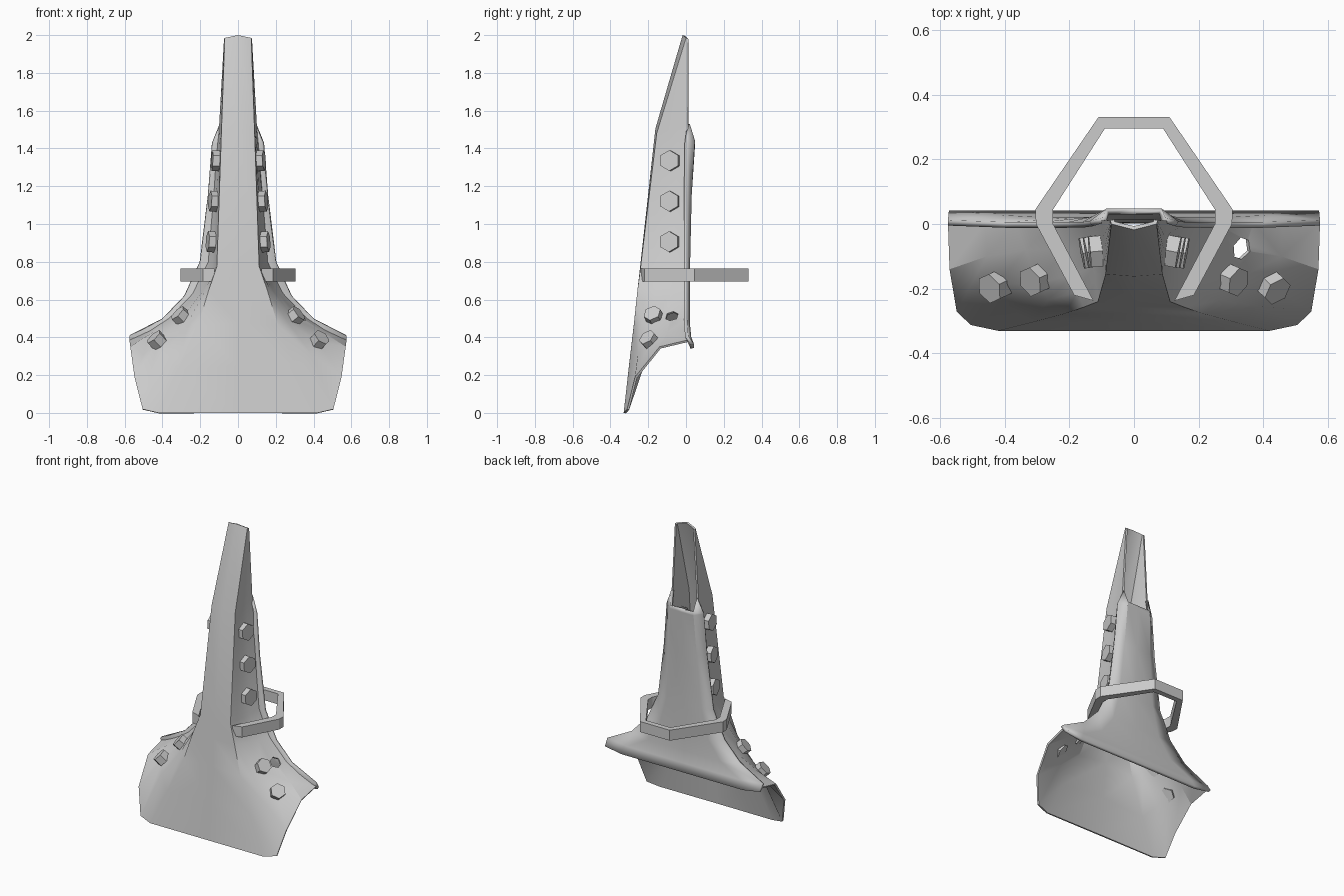
import bpy, bmesh
from mathutils import Vector

if "Cube" in bpy.data.objects:
    bpy.data.objects.remove(bpy.data.objects["Cube"])


def sheet(name, half_rows, thickness, flip=False):
    """Mirror half rows of points in x, skin them as a grid and thicken inward."""
    rows = []
    for r in half_rows:
        rows.append([(-x, y, z) for x, y, z in reversed(r) if x > 0] + list(r))
    bm = bmesh.new()
    vs = [[bm.verts.new(p) for p in r] for r in rows]
    for a, b in zip(vs, vs[1:]):
        for j in range(len(a) - 1):
            q = [a[j], b[j], b[j + 1], a[j + 1]]
            bm.faces.new(q[::-1] if flip else q)
    me = bpy.data.meshes.new(name)
    bm.to_mesh(me)
    bm.free()
    ob = bpy.data.objects.new(name, me)
    bpy.context.collection.objects.link(ob)
    m = ob.modifiers.new("thickness", 'SOLIDIFY')
    m.thickness = thickness
    m.offset = -1
    return ob


def smooth(ob, angle):
    bpy.ops.object.select_all(action='DESELECT')
    ob.select_set(True)
    bpy.context.view_layer.objects.active = ob
    bpy.ops.object.shade_smooth_by_angle(angle=angle)


def hex_prism(name, loc, normal, radius, depth, turn=0.0):
    rot = Vector(normal).to_track_quat('Z', 'Y').to_euler()
    bpy.ops.mesh.primitive_cylinder_add(vertices=6, radius=radius, depth=depth,
                                        location=loc, rotation=rot)
    ob = bpy.context.object
    ob.name = name
    return ob


# Front shell: crowned front strip, recessed sides, flared lower wings
shell = sheet("front_shell", [
    [(0, -.018, 2), (.07, .0, 1.985), (.071, .003, 1.984), (.072, .006, 1.983), (.073, .009, 1.982), (.074, .012, 1.98)],
    [(0, -.162, 1.505), (.088, -.155, 1.48), (.09, -.12, 1.49), (.092, -.08, 1.5), (.095, -.04, 1.51), (.1, .01, 1.52)],
    [(0, -.241, .79), (.112, -.24, .775), (.118, -.18, .775), (.124, -.13, .775), (.135, -.07, .78), (.16, .005, .8)],
    [(0, -.257, .65), (.155, -.257, .65), (.175, -.21, .645), (.19, -.16, .64), (.21, -.08, .635), (.245, .005, .63)],
    [(0, -.275, .48), (.213, -.277, .46), (.265, -.235, .48), (.3, -.18, .495), (.335, -.08, .505), (.37, .005, .5)],
    [(0, -.302, .25), (.315, -.304, .23), (.39, -.255, .31), (.425, -.19, .375), (.455, -.1, .425), (.46, .005, .44)],
    [(0, -.33, 0), (.42, -.33, 0), (.505, -.312, .02), (.548, -.27, .19), (.57, -.14, .35), (.575, .005, .385)],
], .012)

# Back plate: narrow at the top with raised corners, wide flared foot
back = sheet("back_plate", [
    [(0, .048, 1.44), (.085, .048, 1.44), (.097, .02, 1.53)],
    [(0, .048, 1.42), (.088, .046, 1.42), (.138, .008, 1.43)],
    [(0, .03, 1.15), (.1, .03, 1.15), (.16, .006, 1.15)],
    [(0, .022, .8), (.13, .022, .8), (.203, .006, .8)],
    [(0, .02, .6), (.18, .02, .6), (.285, .006, .62)],
    [(0, .02, .48), (.27, .02, .48), (.4, .006, .5)],
    [(0, .028, .4), (.42, .028, .4), (.575, .012, .41)],
    [(0, .042, .345), (.45, .042, .345), (.572, .042, .365)],
], .018, flip=True)

# Angular strap loop, open behind the front strip
outer = [(.11, .33), (.305, .045), (.303, 0), (.185, -.22)]
inner = [(.09, .295), (.25, .045), (.25, 0), (.125, -.237)]
sheet("strap_loop", [[(x, y, .765) for x, y in r] for r in (outer, inner)], .07)

# Bolts seated on the shell surface, mirrored left and right
bpy.context.view_layer.update()
bolts = [(.12, -.085, 1.335, .055), (.125, -.085, 1.12, .055), (.13, -.085, .905, .055),
         (.3, -.17, .51, .048), (.425, -.19, .38, .048)]
for i, (x, y, z, r) in enumerate(bolts):
    for side in (1, -1):
        ok, p, n, f = shell.closest_point_on_mesh(Vector((x * side, y, z)))
        hex_prism("bolt_%d_%s" % (i + 1, "right" if side > 0 else "left"),
                  p + n * .01, n, r, .055)

# Empty bolt hole in the right wing
ok, p, n, f = shell.closest_point_on_mesh(Vector((.33, -.075, .51)))
cutter = hex_prism("hole_cutter", p, n, .036, .12)
cut = shell.modifiers.new("hole", 'BOOLEAN')
cut.operation = 'DIFFERENCE'
cut.solver = 'EXACT'
cut.object = cutter
bpy.ops.object.select_all(action='DESELECT')
bpy.context.view_layer.objects.active = shell
shell.select_set(True)
for m in list(shell.modifiers):
    bpy.ops.object.modifier_apply(modifier=m.name)
bpy.data.objects.remove(cutter)

smooth(shell, .5)
smooth(back, .5)
